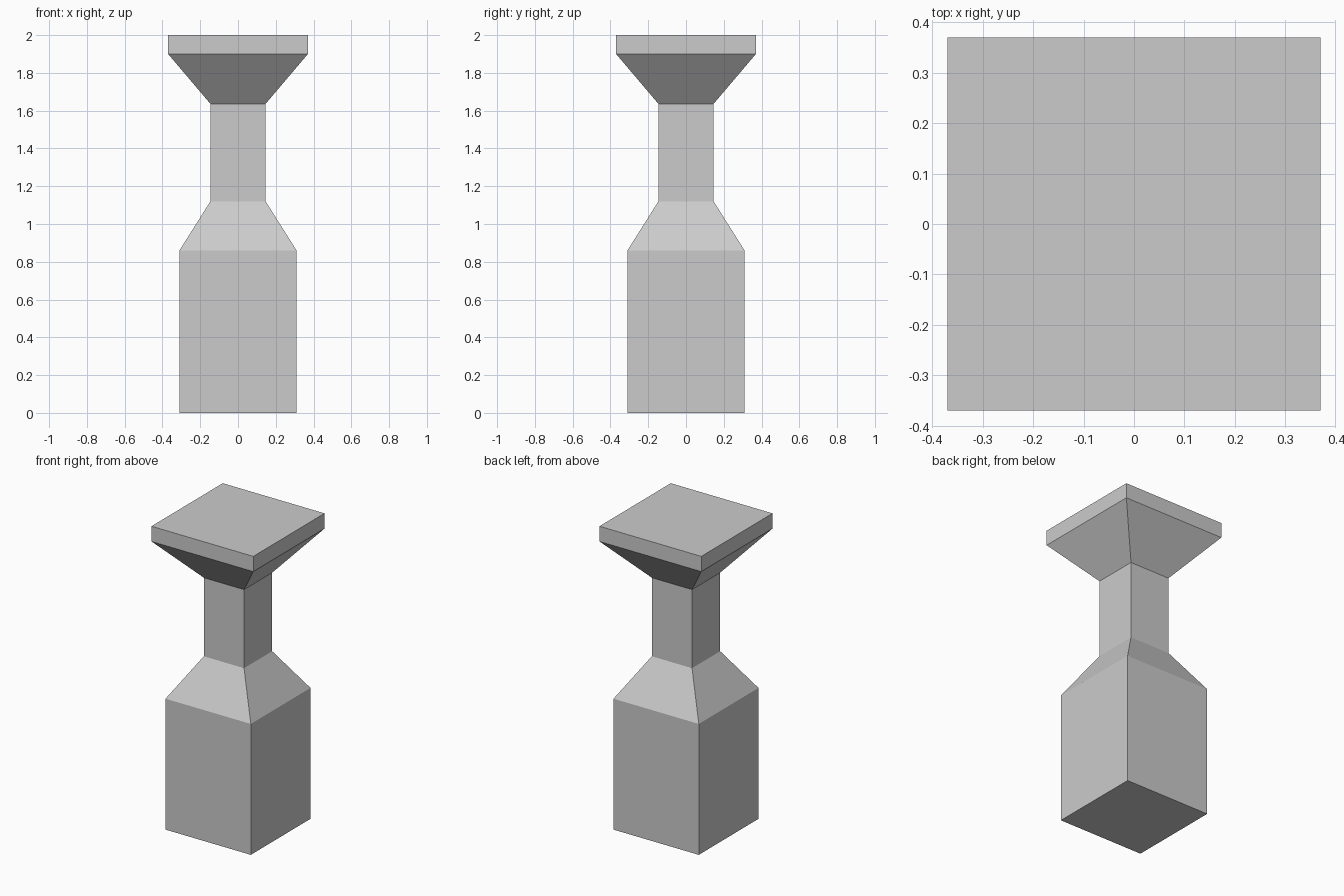
import bpy, bmesh

if "Cube" in bpy.data.objects:
    bpy.data.objects.remove(bpy.data.objects["Cube"])

# Square cross-sections of the pedestal: (half width, height)
PROFILE = [(0.31, 0.0), (0.31, 0.86), (0.146, 1.12),
           (0.146, 1.636), (0.37, 1.90), (0.37, 2.0)]
CORNERS = [(-1, -1), (1, -1), (1, 1), (-1, 1)]

bm = bmesh.new()
rings = [[bm.verts.new((x * r, y * r, z)) for x, y in CORNERS] for r, z in PROFILE]

# Side walls between neighbouring sections
for low, high in zip(rings, rings[1:]):
    for i in range(4):
        j = (i + 1) % 4
        bm.faces.new((low[i], low[j], high[j], high[i]))

# Bottom and top caps
bm.faces.new(rings[0][::-1])
bm.faces.new(rings[-1])

mesh = bpy.data.meshes.new("pedestal")
bm.to_mesh(mesh)
bm.free()
bpy.context.collection.objects.link(bpy.data.objects.new("pedestal", mesh))
